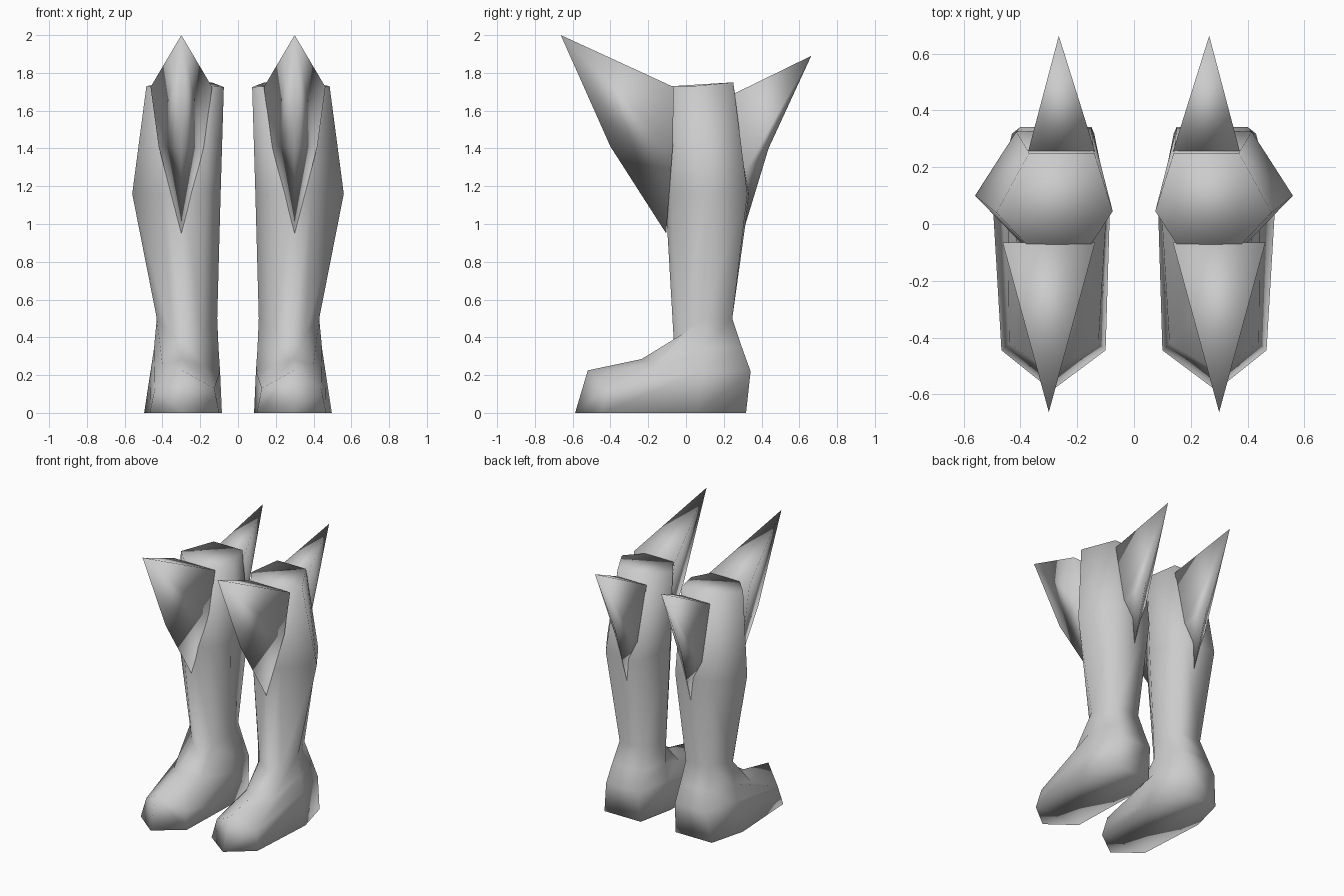
import bpy, bmesh

if "Cube" in bpy.data.objects:
    bpy.data.objects.remove(bpy.data.objects["Cube"])

grey = bpy.data.materials.new("plain grey")
grey.diffuse_color = (0.6, 0.6, 0.6, 1)
grey.use_nodes = True
grey.node_tree.nodes["Principled BSDF"].inputs["Base Color"].default_value = grey.diffuse_color


def make(name, verts, faces, side):
    """Build a smooth mesh, mirrored in x when side is -1."""
    bm = bmesh.new()
    vs = [bm.verts.new((side * x, y, z)) for x, y, z in verts]
    for f in faces:
        bm.faces.new([vs[i] for i in f]).smooth = True
    bmesh.ops.recalc_face_normals(bm, faces=bm.faces)
    me = bpy.data.meshes.new(name)
    bm.to_mesh(me)
    bm.free()
    me.materials.append(grey)
    bpy.context.collection.objects.link(bpy.data.objects.new(name, me))


# Boot rings, sole to cuff: front, front outer, outer, back outer,
# back inner, inner, front inner
RINGS = [
    [(.29, -.587, 0), (.467, -.445, 0), (.497, .06, 0), (.43, .318, 0),
     (.14, .318, 0), (.085, .05, 0), (.10, -.445, 0)],
    [(.295, -.52, .225), (.44, -.42, .13), (.463, .08, .22), (.40, .342, .22),
     (.15, .342, .22), (.095, .08, .22), (.125, -.42, .13)],
    [(.295, -.235, .285), (.40, -.17, .25), (.445, .08, .34), (.385, .295, .35),
     (.16, .295, .35), (.103, .08, .34), (.18, -.17, .25)],
    [(.285, -.065, .385), (.36, -.015, .42), (.43, .08, .5), (.36, .245, .5),
     (.17, .245, .5), (.11, .07, .5), (.19, -.025, .42)],
    [(.295, -.11, 1.16), (.39, -.075, 1.16), (.56, .10, 1.16), (.415, .325, 1.16),
     (.15, .337, 1.16), (.092, .05, 1.16), (.17, -.075, 1.16)],
    [(.27, -.072, 1.73), (.38, -.07, 1.73), (.485, .04, 1.73), (.37, .25, 1.75),
     (.14, .25, 1.75), (.075, .045, 1.725), (.15, -.07, 1.73)],
]


def boot(name, side):
    n = 7
    faces = [(r * n + i, r * n + (i + 1) % n, (r + 1) * n + (i + 1) % n, (r + 1) * n + i)
             for r in range(len(RINGS) - 1) for i in range(n)]
    faces += [tuple(range(n)), tuple(range((len(RINGS) - 1) * n, len(RINGS) * n))]
    make(name, [v for ring in RINGS for v in ring], faces, side)


def spike(name, side, tip, ridge, bottom, top_half, low_half):
    """Flared blade: half is (half width, y, z) of the base corners."""
    cx = bottom[0]
    verts = [tip, ridge, bottom]
    for w, y, z in (top_half, low_half):
        verts += [(cx - w, y, z), (cx + w, y, z)]
    faces = [(0, 1, 5, 3), (0, 4, 6, 1), (1, 2, 5), (1, 6, 2),
             (0, 3, 4), (3, 5, 6, 4), (5, 2, 6)]
    make(name, verts, faces, side)


for label, side in (("right", 1), ("left", -1)):
    boot(label + "_boot", side)
    spike(label + "_knee_spike", side, (.3, -.663, 2), (.3, -.40, 1.41),
          (.3, -.105, .95), (.163, -.065, 1.725), (.12, -.07, 1.41))
    spike(label + "_calf_spike", side, (.265, .663, 1.89), (.262, .437, 1.40),
          (.255, .30, .95), (.118, .255, 1.69), (.09, .305, 1.27))
